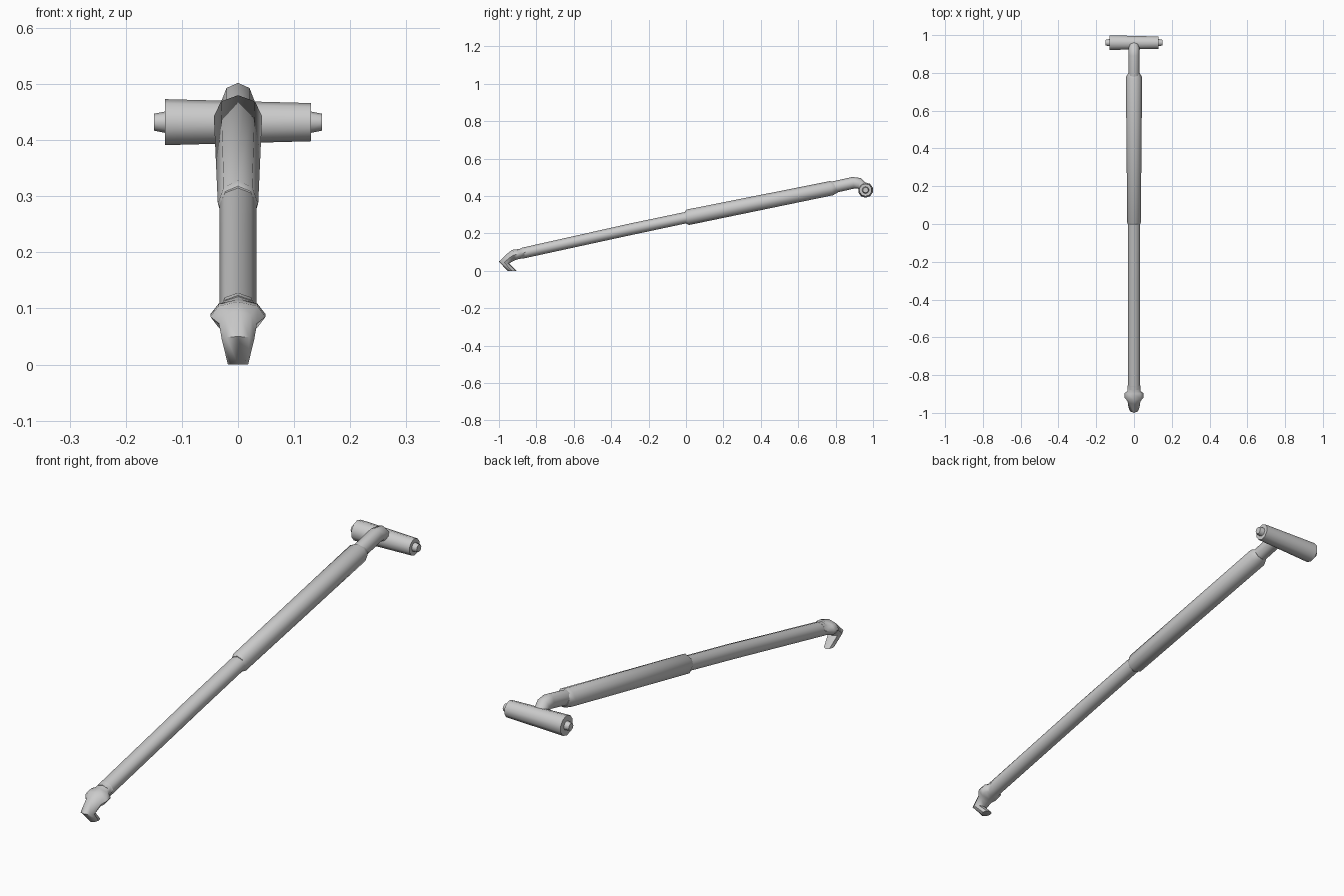
import bpy, bmesh, math
from mathutils import Vector

if "Cube" in bpy.data.objects:
    bpy.data.objects.remove(bpy.data.objects["Cube"])


def loft(name, rings, sides):
    """Skin rings given as (centre, half axis A, half axis B), capping both ends."""
    bm = bmesh.new()
    loops = []
    for c, a, b in rings:
        loops.append([bm.verts.new(c + a * math.sin(2 * math.pi * i / sides)
                                   + b * math.cos(2 * math.pi * i / sides))
                      for i in range(sides)])
    for p, q in zip(loops, loops[1:]):
        for i in range(sides):
            j = (i + 1) % sides
            bm.faces.new((p[i], p[j], q[j], q[i]))
    bm.faces.new(loops[0])
    bm.faces.new(loops[-1])
    bmesh.ops.recalc_face_normals(bm, faces=bm.faces)
    mesh = bpy.data.meshes.new(name)
    bm.to_mesh(mesh)
    bm.free()
    obj = bpy.data.objects.new(name, mesh)
    bpy.context.collection.objects.link(obj)
    bpy.ops.object.select_all(action='DESELECT')
    bpy.context.view_layer.objects.active = obj
    obj.select_set(True)
    bpy.ops.object.shade_smooth_by_angle(angle=math.radians(50))
    return obj


def tube(name, outline, sides=8):
    """Tube in the YZ plane: (upper y, upper z, lower y, lower z, half width in x)."""
    rings = []
    for ty, tz, by, bz, w in outline:
        t, b = Vector((0, ty, tz)), Vector((0, by, bz))
        rings.append(((t + b) / 2, Vector((w, 0, 0)), (t - b) / 2))
    return loft(name, rings, sides)


def spindle(name, profile, y, z, sides=10):
    """Turned part along x: (x, radius)."""
    return loft(name, [(Vector((x, y, z)), Vector((0, r, 0)), Vector((0, 0, r)))
                       for x, r in profile], sides)


# Lower, thinner half of the shaft
tube("lower_shaft", [(-0.88, 0.123, -0.87, 0.066, 0.033),
                     (-0.30, 0.253, -0.29, 0.192, 0.033),
                     (0.03, 0.322, 0.03, 0.260, 0.033)])

# Upper, thicker sleeve
tube("upper_sleeve", [(-0.005, 0.318, 0.0, 0.253, 0.032),
                      (0.005, 0.328, 0.015, 0.245, 0.036),
                      (0.77, 0.480, 0.785, 0.404, 0.043),
                      (0.79, 0.474, 0.81, 0.418, 0.030)])

# Neck bending down into the cross grip
tube("neck", [(0.76, 0.473, 0.775, 0.412, 0.029),
              (0.89, 0.502, 0.90, 0.440, 0.029),
              (0.935, 0.496, 0.918, 0.440, 0.029),
              (0.972, 0.458, 0.935, 0.420, 0.027)])

# Hooked foot with a wide knuckle
tube("foot", [(-0.86, 0.128, -0.85, 0.072, 0.033),
              (-0.888, 0.118, -0.882, 0.065, 0.035),
              (-0.900, 0.116, -0.890, 0.064, 0.049),
              (-0.930, 0.112, -0.912, 0.058, 0.049),
              (-0.952, 0.095, -0.925, 0.052, 0.034),
              (-1.0, 0.050, -0.945, 0.040, 0.029),
              (-0.955, 0.0, -0.905, 0.0, 0.018)])

# Tapered cross grip and its end pegs
spindle("cross_grip", [(-0.13, 0.041), (0.13, 0.034)], 0.96, 0.432)
for side, s in (("left", -1), ("right", 1)):
    spindle(side + "_peg", [(s * 0.12, 0.020), (s * 0.13, 0.019), (s * 0.15, 0.015)],
            0.96, 0.432, 8)
